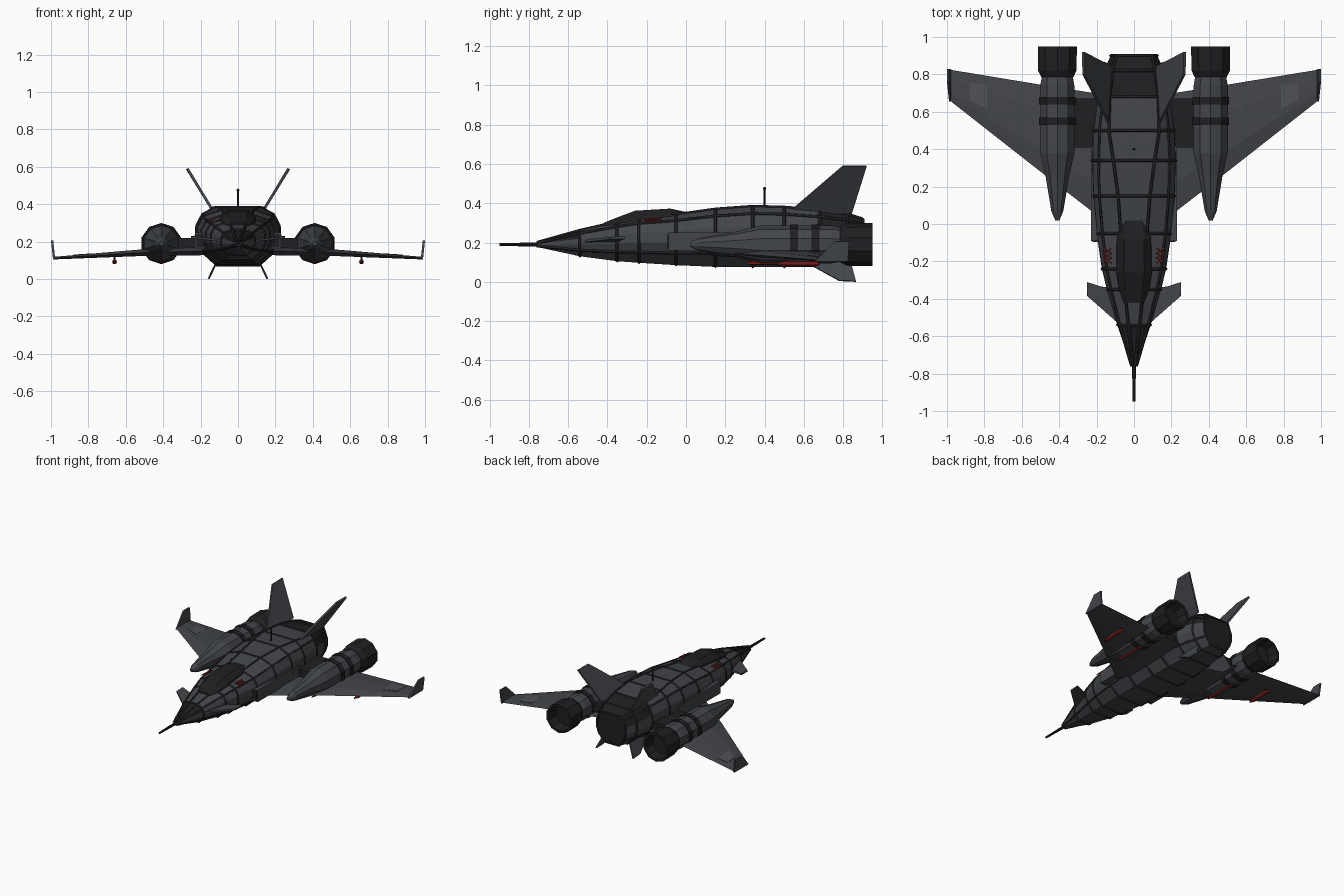
import bpy, bmesh, math
from mathutils import Vector, Matrix

if "Cube" in bpy.data.objects:
    bpy.data.objects.remove(bpy.data.objects["Cube"])


def material(name, c):
    m = bpy.data.materials.new(name)
    m.diffuse_color = (*c, 1)
    m.use_nodes = True
    m.node_tree.nodes["Principled BSDF"].inputs["Base Color"].default_value = m.diffuse_color
    return m


HULL = material("hull_grey", (0.055, 0.06, 0.068))
PANEL = material("panel_grey", (0.075, 0.08, 0.09))
DARK = material("dark_trim", (0.014, 0.014, 0.016))
RED = material("red_marking", (0.25, 0.015, 0.015))


def finish(name, bm, mat, mirror=False):
    bmesh.ops.recalc_face_normals(bm, faces=bm.faces)
    me = bpy.data.meshes.new(name)
    bm.to_mesh(me)
    bm.free()
    me.materials.append(mat)
    ob = bpy.data.objects.new(name, me)
    bpy.context.collection.objects.link(ob)
    if mirror:
        ob.modifiers.new("Mirror", "MIRROR").use_mirror_merge = False
    return ob


def loft(name, rings, mat, mirror=False):
    bm = bmesh.new()
    vs = [[bm.verts.new(p) for p in r] for r in rings]
    n = len(rings[0])
    for a, b in zip(vs, vs[1:]):
        for i in range(n):
            j = (i + 1) % n
            bm.faces.new((a[i], a[j], b[j], b[i]))
    bm.faces.new(vs[0])
    bm.faces.new(vs[-1])
    return finish(name, bm, mat, mirror)


def plate(name, pts, thick, mat):
    pts = [Vector(p) for p in pts]
    n = (pts[1] - pts[0]).cross(pts[2] - pts[0]).normalized() * thick / 2
    return loft(name, [[p - n for p in pts], [p + n for p in pts]], mat, True)


def box(name, lo, hi, mat):
    return plate(name, [(lo[0], lo[1], (lo[2] + hi[2]) / 2), (hi[0], lo[1], (lo[2] + hi[2]) / 2),
                        (hi[0], hi[1], (lo[2] + hi[2]) / 2), (lo[0], hi[1], (lo[2] + hi[2]) / 2)],
                 hi[2] - lo[2], mat)


def turned(name, x, z, profile, sides, mat, mirror=True):
    # round body along y from (y, radius) pairs, one vertex at the top
    rings = [[(x + r * math.sin(math.tau * i / sides), y, z + r * math.cos(math.tau * i / sides))
              for i in range(sides)] for y, r in profile]
    return loft(name, rings, mat, mirror)


# Fuselage stations: y, half width, bottom z, top z, top half width
stations = [(-.76, .015, .178, .2, .006), (-.54, .09, .13, .262, .03), (-.35, .145, .105, .305, .05),
            (-.24, .172, .097, .325, .06), (-.05, .2, .085, .342, .07), (.15, .22, .076, .37, .085),
            (.34, .225, .075, .384, .11), (.5, .218, .075, .38, .135), (.68, .195, .077, .365, .13),
            (.82, .16, .08, .345, .115), (.9, .125, .09, .32, .095)]


def section(y, hw, zb, zt, tw):
    h = zt - zb
    half = [(.5 * hw, zb), (.86 * hw, zb + .24 * h), (hw, zb + .45 * h), (.98 * hw, zb + .68 * h),
            (max(.84 * hw, tw), zb + .88 * h), (tw, zt)]
    return [(x, y, z) for x, z in half] + [(-x, y, z) for x, z in reversed(half)]


rings = [section(*s) for s in stations]
hull = loft("fuselage", rings, HULL)
hull.data.materials.append(DARK)
for p in hull.data.polygons:
    if p.center.y > .88 or (p.normal.z > .3 and (p.center.y > .7 or p.center.y < -.54)):
        p.material_index = 1

# Raised panel seams: frames and stringers
cu = bpy.data.curves.new("panel_seams", "CURVE")
cu.dimensions = "3D"
cu.bevel_depth = .008
cu.bevel_resolution = 0
paths = [(r, True) for r in rings[1:]]
paths += [([r[k] for r in rings], False) for k in (1, 4, 5, 6, 7, 10)]
for pts, cyc in paths:
    sp = cu.splines.new("POLY")
    sp.points.add(len(pts) - 1)
    for q, p in zip(sp.points, pts):
        q.co = (*p, 1)
    sp.use_cyclic_u = cyc
cu.materials.append(DARK)
bpy.context.collection.objects.link(bpy.data.objects.new("panel_seams", cu))

# Canopy: y, half width, base z, top z
loft("canopy", [[(w, y, b), (.9 * w, y, b + .55 * (t - b)), (.55 * w, y, t),
                 (-.55 * w, y, t), (-.9 * w, y, b + .55 * (t - b)), (-w, y, b)]
                for y, w, b, t in [(-.42, .06, .27, .3), (-.35, .085, .28, .328), (-.26, .1, .29, .362),
                                   (-.08, .098, .31, .373), (.04, .07, .32, .347)]], DARK)

# Nose probe and antenna
turned("nose_probe", 0, .19, [(-.95, .007), (-.74, .011)], 8, DARK, False)
bm = bmesh.new()
bmesh.ops.create_cone(bm, cap_ends=True, segments=6, radius1=.006, radius2=.005, depth=.11,
                      matrix=Matrix.Translation((0, .4, .425)))
bmesh.ops.create_icosphere(bm, subdivisions=1, radius=.009, matrix=Matrix.Translation((0, .4, .475)))
finish("antenna", bm, DARK)

# Wings: x, leading y, trailing y, mid z, half thickness
wing = []
for x, a, b, z, t in [(.15, .01, .69, .15, .022), (.5, .28, .745, .142, .018), (.985, .66, .825, .112, .007)]:
    c = b - a
    wing.append([(x, a, z), (x, a + .25 * c, z + t), (x, a + .7 * c, z + .8 * t), (x, b, z),
                 (x, a + .7 * c, z - .8 * t), (x, a + .25 * c, z - t)])
loft("wings", wing, HULL, True)
plate("wing_panels", [(.785, .615, .134), (.88, .665, .128), (.88, .755, .124), (.785, .745, .129)], .006, PANEL)
plate("winglets", [(.983, .655, .105), (.983, .825, .105), (.994, .83, .207), (.994, .76, .207)], .012, HULL)

# Canards, tail fins and ventral fins
plate("canards", [(.08, -.535, .205), (.25, -.385, .223), (.252, -.31, .225), (.175, -.335, .215), (.1, -.34, .205)],
      .012, HULL)
plate("tail_fins", [(.125, .52, .35), (.27, .8, .59), (.272, .92, .59), (.125, .845, .35)], .014, HULL)
plate("ventral_fins", [(.11, .61, .1), (.155, .78, .006), (.157, .865, .002), (.11, .84, .1)], .01, HULL)

# Intakes and engine pylons
box("intakes", (.12, -.09, .16), (.23, .42, .25), HULL)
box("intake_mouths", (.14, -.095, .17), (.222, -.088, .24), DARK)
box("engine_pylons", (.15, .41, .165), (.34, .67, .22), DARK)

# Engine pods with bands and hollow nozzles
X, Z = .41, .19
turned("engine_pods", X, Z, [(.02, .012), (.07, .034), (.25, .065), (.38, .096), (.74, .096), (.8, .085)], 10, HULL)
for i, y in enumerate((.53, .64)):
    turned(f"engine_bands_{i + 1}", X, Z, [(y, .102), (y + .04, .102)], 10, DARK)
turned("engine_nozzles", X, Z, [(.785, .09), (.82, .108), (.95, .11), (.95, .092), (.88, .075)], 10, DARK)

# Red stores under the wings and pods
turned("wing_stores", .66, .092, [(.46, .003), (.5, .013), (.66, .013), (.68, .008)], 8, RED)
box("store_mounts", (.655, .52, .095), (.665, .64, .13), DARK)
turned("pod_stripes", X, .095, [(.31, .005), (.34, .01), (.56, .01), (.58, .005)], 6, RED)

# Red hatch marks beside the canopy
bm = bmesh.new()
for i in range(3):
    for a in (-.6, .6):
        m = (Matrix.Translation((.142, -.195 + .025 * i, .315)) @ Matrix.Rotation(math.radians(20), 4, "Y")
             @ Matrix.Rotation(a, 4, "Z") @ Matrix.Diagonal((.055, .005, .006, 1)))
        bmesh.ops.create_cube(bm, size=1, matrix=m)
finish("hatch_marks", bm, RED, True)
